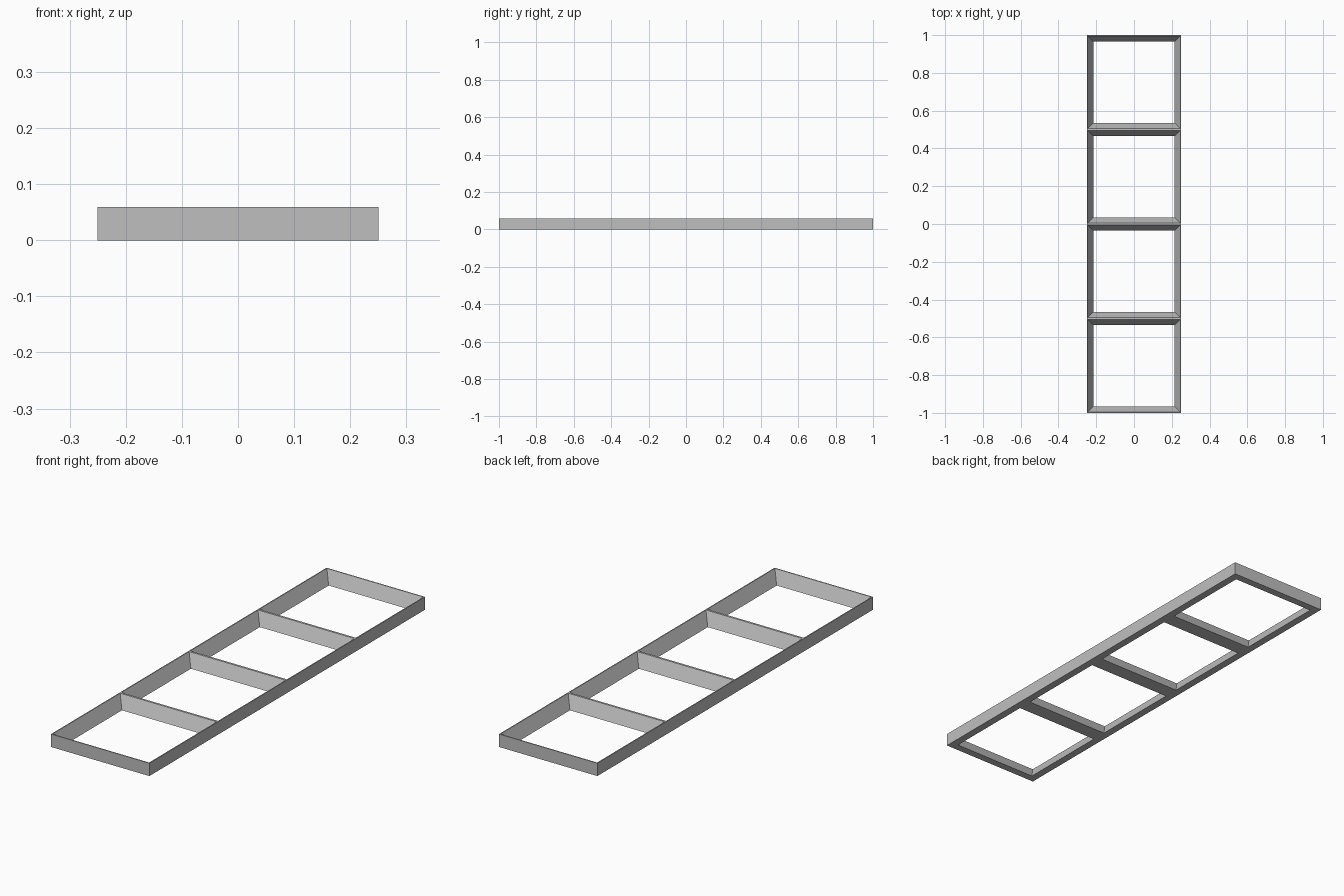
import bpy
import bmesh

cube = bpy.data.objects.get("Cube")
if cube:
    bpy.data.objects.remove(cube, do_unlink=True)

HEIGHT = 0.059
BAYS = 4
HALF_X, HALF_Y = 0.25, 0.25      # half size of one bay
FOOT, RIM = 0.035, 0.005         # wall thickness at the bottom and at the top

grey = bpy.data.materials.new("plain grey")
grey.use_nodes = True
colour = (0.52, 0.52, 0.52, 1.0)
grey.diffuse_color = colour
grey.node_tree.nodes["Principled BSDF"].inputs["Base Color"].default_value = colour

bm = bmesh.new()


def ring(centre_y, inset, z):
    """Four corners of a bay, pulled in by inset, counter-clockwise from front left."""
    x, y = HALF_X - inset, HALF_Y - inset
    return [bm.verts.new((sx * x, centre_y + sy * y, z))
            for sx, sy in ((-1, -1), (1, -1), (1, 1), (-1, 1))]


def add_bay(index):
    """One open tray whose inner walls lean outward toward the top."""
    centre_y = (index - (BAYS - 1) / 2) * 2 * HALF_Y
    loops = [ring(centre_y, 0, 0), ring(centre_y, 0, HEIGHT),
             ring(centre_y, RIM, HEIGHT), ring(centre_y, FOOT, 0)]
    for k in range(4):                       # outer wall, rim, inner wall, underside
        lower, upper = loops[k], loops[(k + 1) % 4]
        for side in range(4):
            # Neighbouring bays share a solid rib, so skip the wall between them
            shared = (side == 0 and index > 0) or (side == 2 and index < BAYS - 1)
            if k == 0 and shared:
                continue
            n = (side + 1) % 4
            bm.faces.new((lower[side], lower[n], upper[n], upper[side]))


for i in range(BAYS):
    add_bay(i)

# Weld the bays into one closed frame
bmesh.ops.remove_doubles(bm, verts=bm.verts, dist=0.0001)
bmesh.ops.recalc_face_normals(bm, faces=bm.faces)

mesh = bpy.data.meshes.new("ladder_frame")
bm.to_mesh(mesh)
bm.free()
mesh.materials.append(grey)
frame = bpy.data.objects.new("ladder_frame", mesh)
bpy.context.collection.objects.link(frame)
